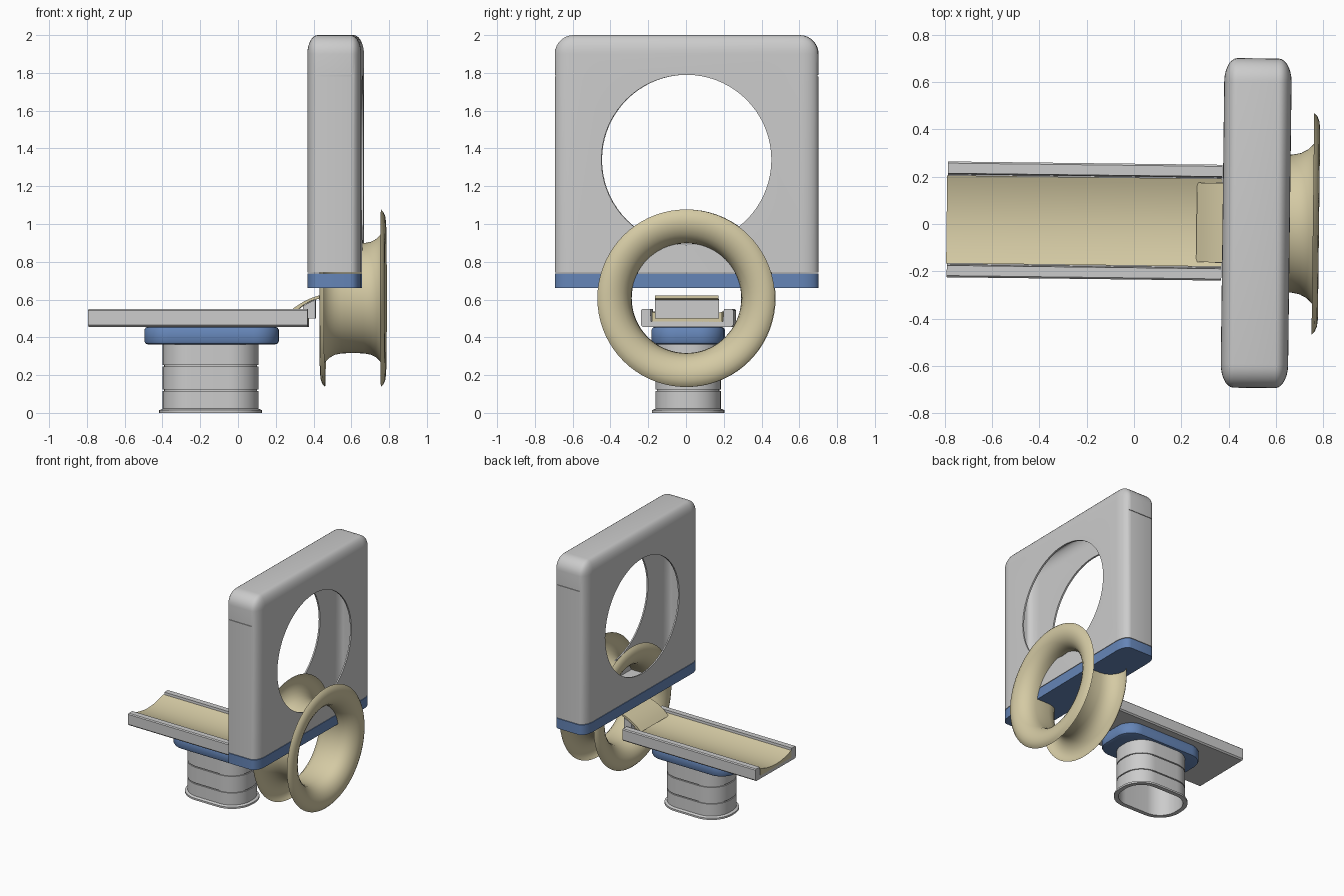
import bpy, bmesh, math
from mathutils import Matrix, Vector

if "Cube" in bpy.data.objects:
    bpy.data.objects.remove(bpy.data.objects["Cube"])

# The whole machine sits very slightly turned on the floor
PLACE = Matrix.Rotation(math.radians(-0.7), 4, "Z") @ Matrix.Translation((0, 0.01, 0))


def material(name, rgb):
    m = bpy.data.materials.new(name)
    m.use_nodes = True
    color = (*rgb, 1)
    m.diffuse_color = color
    m.node_tree.nodes["Principled BSDF"].inputs["Base Color"].default_value = color
    return m


GREY = material("light grey shell", (0.6, 0.6, 0.6))
BLUE = material("blue trim", (0.13, 0.235, 0.475))
TAN = material("tan padding", (0.66, 0.59, 0.37))


def finish(name, bm, mat):
    bmesh.ops.recalc_face_normals(bm, faces=bm.faces)
    mesh = bpy.data.meshes.new(name)
    bm.to_mesh(mesh)
    bm.free()
    mesh.materials.append(mat)
    ob = bpy.data.objects.new(name, mesh)
    bpy.context.collection.objects.link(ob)
    ob.matrix_world = PLACE
    bpy.ops.object.select_all(action="DESELECT")
    ob.select_set(True)
    bpy.context.view_layer.objects.active = ob
    bpy.ops.object.shade_smooth_by_angle(angle=math.radians(35))
    return ob


def loft(name, rings, mat, cap_start=False, cap_end=False):
    bm = bmesh.new()
    rows = [[bm.verts.new(p) for p in ring] for ring in rings]
    n = len(rows[0])
    for a, b in zip(rows, rows[1:]):
        for i in range(n):
            j = (i + 1) % n
            bm.faces.new((a[i], a[j], b[j], b[i]))
    if cap_start:
        bm.faces.new(rows[0])
    if cap_end:
        bm.faces.new(rows[-1])
    return finish(name, bm, mat)


def rounded_ring(cx, hx, hy, r, z, steps=10):
    """Rounded rectangle outline at height z."""
    pts = []
    for q, (sx, sy) in enumerate(((1, 1), (-1, 1), (-1, -1), (1, -1))):
        for k in range(steps + 1):
            a = (q + k / steps) * math.pi / 2
            pts.append((cx + sx * (hx - r) + r * math.cos(a),
                        sy * (hy - r) + r * math.sin(a), z))
    return pts


def extrude_x(name, profile, x0, x1, mat):
    return loft(name, [[(x, y, z) for y, z in profile] for x in (x0, x1)], mat, True, True)


def extrude_y(name, profile, half, mat):
    return loft(name, [[(x, y, z) for x, z in profile] for y in (-half, half)], mat, True, True)


def gantry_block(z0, z1, round_top):
    """Box with elliptical rounded corners, narrow in x."""
    squash, radius = 0.55, 0.1
    bm = bmesh.new()
    bmesh.ops.create_cube(bm, size=1)
    bmesh.ops.scale(bm, vec=(0.285 / squash, 1.395, z1 - z0), verts=bm.verts)
    bmesh.ops.translate(bm, vec=(0, 0, (z0 + z1) / 2), verts=bm.verts)

    def chosen(e):
        a, b = (v.co for v in e.verts)
        return abs(a.z - b.z) > 0.01 or (round_top and min(a.z, b.z) > z1 - 0.01)

    bmesh.ops.bevel(bm, geom=[e for e in bm.edges if chosen(e)], offset=radius,
                    segments=7, profile=0.5, affect="EDGES")
    bmesh.ops.scale(bm, vec=(squash, 1, 1), verts=bm.verts)
    bmesh.ops.translate(bm, vec=(0.517, 0, 0), verts=bm.verts)
    return bm


def cut(ob, cutter):
    cutter.hide_render = True
    mod = ob.modifiers.new("cut", "BOOLEAN")
    mod.operation, mod.solver, mod.object = "DIFFERENCE", "EXACT", cutter
    bpy.context.view_layer.objects.active = ob
    bpy.ops.object.modifier_apply(modifier=mod.name)
    bpy.data.objects.remove(cutter)


# Gantry: hollow rounded housing with a round opening through both panels
housing = finish("gantry_housing", gantry_block(0.742, 2.0, True), GREY)
solid = housing.modifiers.new("wall", "SOLIDIFY")
solid.thickness, solid.offset = 0.014, -1
bpy.ops.object.modifier_apply(modifier=solid.name)


def circle_x(x, r, z, n=72):
    return [(x, r * math.cos(t * math.tau / n), z + r * math.sin(t * math.tau / n))
            for t in range(n)]


cut(housing, loft("bore_cutter", [circle_x(x, 0.45, 1.34) for x in (0.2, 0.9)],
                  GREY, True, True))

# Fine cap seam around both ends of the housing
for side in (-1, 1):
    bm = bmesh.new()
    bmesh.ops.create_cube(bm, size=1)
    bmesh.ops.scale(bm, vec=(0.5, 0.1, 0.006), verts=bm.verts)
    bmesh.ops.translate(bm, vec=(0.517, side * 0.7425, 1.785), verts=bm.verts)
    cut(housing, finish("seam_cutter", bm, GREY))
bpy.context.view_layer.objects.active = housing
housing.select_set(True)
bpy.ops.object.shade_smooth_by_angle(angle=math.radians(35))

finish("gantry_base", gantry_block(0.66, 0.738, False), BLUE)

# Flared bore liner: narrow throat with lips curling back at both ends
half = [(0, 0.29), (0.06, 0.292), (0.095, 0.299), (0.125, 0.315), (0.148, 0.338),
        (0.165, 0.368), (0.174, 0.405), (0.17, 0.435), (0.161, 0.456), (0.148, 0.47)]
profile = [(-d, r) for d, r in reversed(half[1:])] + half
loft("bore_liner", [circle_x(0.609 + d, r, 0.607) for d, r in profile], TAN)

# Table: tray with two side rails, and a dished mattress between them
extrude_x("table_tray", [(-0.235, 0.455), (0.235, 0.455), (0.245, 0.465), (0.245, 0.543),
                         (0.238, 0.55), (0.195, 0.55), (0.19, 0.485), (-0.19, 0.485),
                         (-0.195, 0.55), (-0.238, 0.55), (-0.245, 0.543), (-0.245, 0.465)],
          -0.79, 0.372, GREY)
dish = [(0.186 * t / 8, 0.5 + 0.036 * (t / 8) ** 2) for t in range(-8, 9)]
extrude_x("mattress", dish + [(0.186, 0.48), (-0.186, 0.48)], -0.793, 0.372, TAN)

# Curved headrest on a grey support block
extrude_y("headrest", [(0.265, 0.525), (0.3, 0.557), (0.35, 0.59), (0.39, 0.608),
                       (0.43, 0.622), (0.43, 0.606), (0.39, 0.593), (0.35, 0.572),
                       (0.31, 0.54), (0.29, 0.515)], 0.168, TAN)
extrude_y("headrest_support", [(0.345, 0.5), (0.412, 0.5), (0.412, 0.598), (0.375, 0.582),
                               (0.345, 0.565)], 0.17, GREY)

# Blue carriage plate under the table
plate = [(0.362, 0.02), (0.367, 0.006), (0.378, 0), (0.44, 0), (0.452, 0.008), (0.456, 0.02)]
loft("carriage_plate", [rounded_ring(-0.14, 0.355 - i, 0.192 - i, 0.13 - i, z)
                        for z, i in plate], BLUE, True, True)

# Pedestal: hollow column with grooves and a floor flange, open underneath
steps = [(0.36, 0.015), (0.0, 0.015), (0.0, -0.018), (0.014, -0.018), (0.022, 0)]
for z in (0.12, 0.25):
    steps += [(z - 0.004, 0), (z - 0.004, 0.008), (z + 0.004, 0.008), (z + 0.004, 0)]
steps += [(0.364, 0)]
loft("pedestal", [rounded_ring(-0.145, 0.254 - i, 0.173 - i, 0.155 - i, z)
                  for z, i in steps], GREY)
